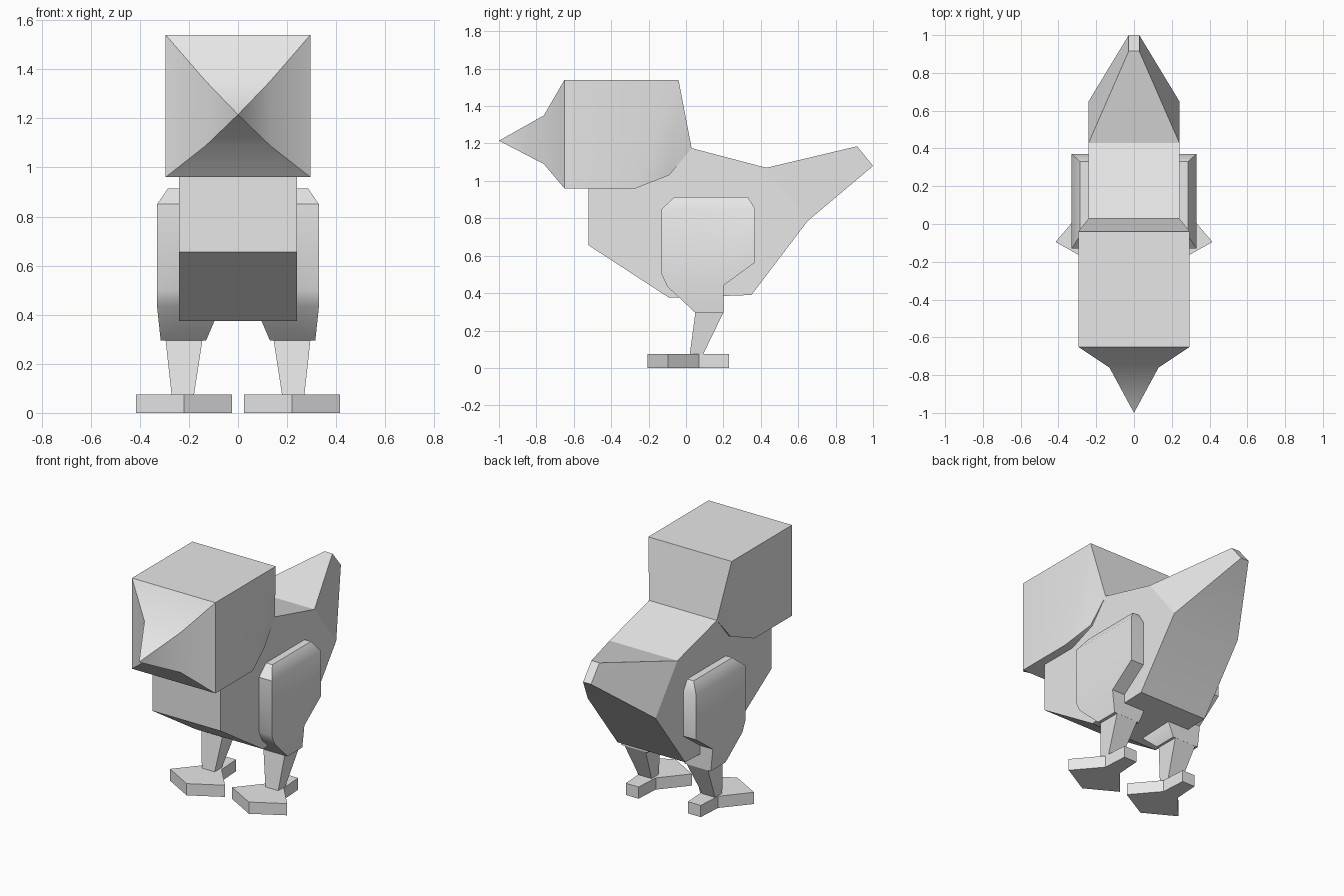
import bpy, bmesh, math

if "Cube" in bpy.data.objects:
    bpy.data.objects.remove(bpy.data.objects["Cube"])

grey = bpy.data.materials.new("plain grey")
grey.diffuse_color = (0.8, 0.8, 0.8, 1)
grey.use_nodes = True
grey.node_tree.nodes["Principled BSDF"].inputs["Base Color"].default_value = grey.diffuse_color


def make(name, verts, faces, angle):
    """Mesh object with consistent normals and angle-limited smoothing."""
    bm = bmesh.new()
    vs = [bm.verts.new(v) for v in verts]
    for f in faces:
        bm.faces.new([vs[i] for i in f])
    bmesh.ops.recalc_face_normals(bm, faces=bm.faces)
    me = bpy.data.meshes.new(name)
    bm.to_mesh(me)
    bm.free()
    me.materials.append(grey)
    ob = bpy.data.objects.new(name, me)
    bpy.context.collection.objects.link(ob)
    bpy.ops.object.select_all(action='DESELECT')
    ob.select_set(True)
    bpy.context.view_layer.objects.active = ob
    bpy.ops.object.shade_smooth_by_angle(angle=math.radians(angle))
    return ob


def bridge(name, a, b, caps=None, angle=30):
    """Join two matching loops by quads and close both ends with cap faces."""
    n = len(a)
    caps = caps or [range(n)]
    faces = [(i, (i + 1) % n, (i + 1) % n + n, i + n) for i in range(n)]
    faces += [list(c) for c in caps] + [[i + n for i in c] for c in caps]
    return make(name, list(a) + list(b), faces, angle)


def symmetric(name, pts, caps, angle):
    """Side profile of (y, z, half width)."""
    return bridge(name, [(-w, y, z) for y, z, w in pts],
                  [(w, y, z) for y, z, w in pts], caps, angle)


# Body with tapering tail
W = 0.24
symmetric("body", [(-0.52, 1.0, W), (-0.52, 0.655, W), (-0.09, 0.375, W),
                   (0.35, 0.39, W), (0.65, 0.785, W), (1.0, 1.08, 0.028),
                   (0.915, 1.185, 0.028), (0.43, 1.07, W), (0.03, 1.175, W)],
          [(0, 1, 2, 3, 4, 7, 8), (4, 5, 7), (5, 6, 7)], 20)

# Head, narrowing into the neck
H = 0.295
symmetric("head", [(-0.65, 0.96, H), (-0.27, 0.96, H), (-0.09, 1.03, 0.252),
                   (0.03, 1.175, W), (-0.04, 1.54, H), (-0.65, 1.54, H)],
          [(0, 1, 4, 5), (1, 2, 4), (2, 3, 4)], 35)

# Beak: two-stage pyramid
def square(y, w, z0, z1):
    return [(-w, y, z0), (w, y, z0), (w, y, z1), (-w, y, z1)]

beak_verts = square(-0.65, H, 0.96, 1.54) + square(-0.76, 0.13, 1.09, 1.35) + [(0, -1.0, 1.215)]
beak_faces = []
for i in range(4):
    j = (i + 1) % 4
    beak_faces += [(i, j, j + 4, i + 4), (i + 4, j + 4, 8)]
make("beak", beak_verts, beak_faces, 35)

# Wing and thigh in one piece: (y, z, inner x, outer x)
wing = [(-0.06, 0.915, 0.2, 0.285), (-0.13, 0.85, 0.2, 0.33), (-0.13, 0.5, 0.2, 0.33),
        (-0.1, 0.435, 0.07, 0.33), (0.05, 0.295, 0.13, 0.315), (0.2, 0.295, 0.13, 0.315),
        (0.2, 0.44, 0.07, 0.33), (0.37, 0.565, 0.2, 0.33), (0.37, 0.85, 0.2, 0.33),
        (0.33, 0.915, 0.2, 0.285)]
wing_caps = [(0, 1, 8, 9), (1, 2, 3, 6, 7, 8), (3, 4, 5, 6)]

# Foot outline: pointed toe block with a narrow heel
foot = [(0.22, -0.205), (0.415, -0.095), (0.275, 0.07), (0.265, 0.23),
        (0.175, 0.23), (0.165, 0.07), (0.025, -0.095)]

for s, side in ((1, "right"), (-1, "left")):
    bridge("wing_thigh_" + side, [(s * a, y, z) for y, z, a, b in wing],
           [(s * b, y, z) for y, z, a, b in wing], wing_caps, 40)
    # Shank leaning forward
    bridge("shank_" + side,
           [(s * x, y, 0.296) for x, y in ((0.145, 0.05), (0.295, 0.05), (0.295, 0.2), (0.145, 0.2))],
           [(s * x, y, 0.07) for x, y in ((0.18, 0.02), (0.27, 0.02), (0.27, 0.09), (0.18, 0.09))])
    bridge("foot_" + side, [(s * x, y, 0) for x, y in foot],
           [(s * x, y, 0.075) for x, y in foot], [(0, 1, 2, 5, 6), (2, 3, 4, 5)])
